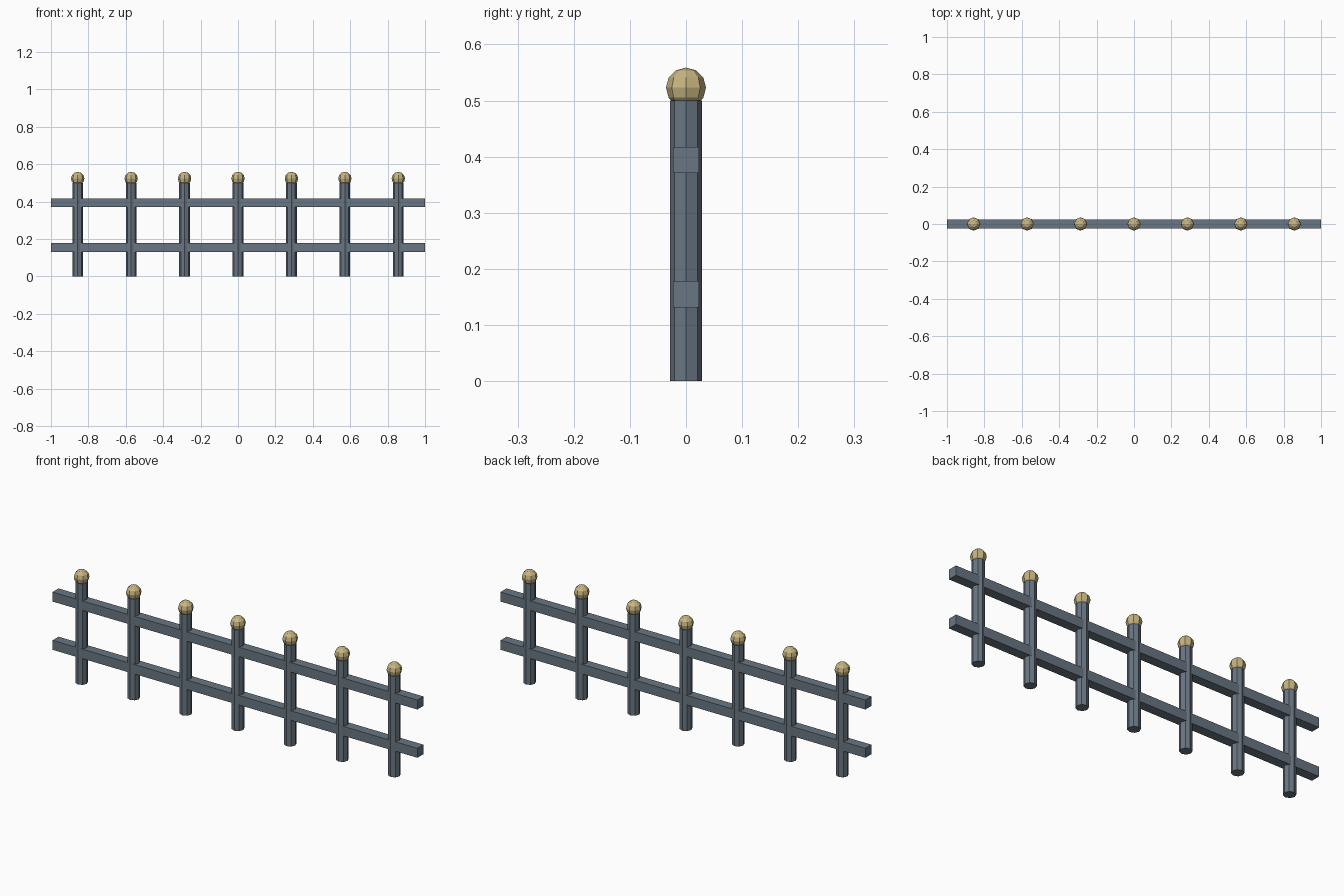
import bpy

if "Cube" in bpy.data.objects:
    bpy.data.objects.remove(bpy.data.objects["Cube"])

POSTS = 7
SPACING = 2 / POSTS
POST_R, POST_H = 0.0286, 0.50
BALL_R, BALL_Z = 0.0357, 0.523
RAIL = 0.047


def material(name, rgb):
    m = bpy.data.materials.new(name)
    m.diffuse_color = (*rgb, 1)
    m.use_nodes = True
    m.node_tree.nodes["Principled BSDF"].inputs["Base Color"].default_value = m.diffuse_color
    return m


iron = material("slate grey iron", (0.141, 0.181, 0.223))
brass = material("pale brass", (0.57, 0.46, 0.22))


def finish(name, mat):
    ob = bpy.context.object
    ob.name = name
    ob.data.materials.append(mat)
    return ob


# Posts with ball finials
for i in range(POSTS):
    x = (i - (POSTS - 1) / 2) * SPACING
    bpy.ops.mesh.primitive_cylinder_add(vertices=8, radius=POST_R, depth=POST_H,
                                        location=(x, 0, POST_H / 2))
    finish(f"post_{i + 1}", iron)
    bpy.ops.mesh.primitive_uv_sphere_add(segments=8, ring_count=6, radius=BALL_R,
                                         location=(x, 0, BALL_Z))
    finish(f"ball_finial_{i + 1}", brass)

# Horizontal rails
for name, z in (("lower_rail", 0.155), ("upper_rail", 0.394)):
    bpy.ops.mesh.primitive_cube_add(size=1, location=(0, 0, z))
    rail = finish(name, iron)
    rail.scale = (2, RAIL, RAIL)
    bpy.ops.object.transform_apply(location=False, rotation=False, scale=True)
